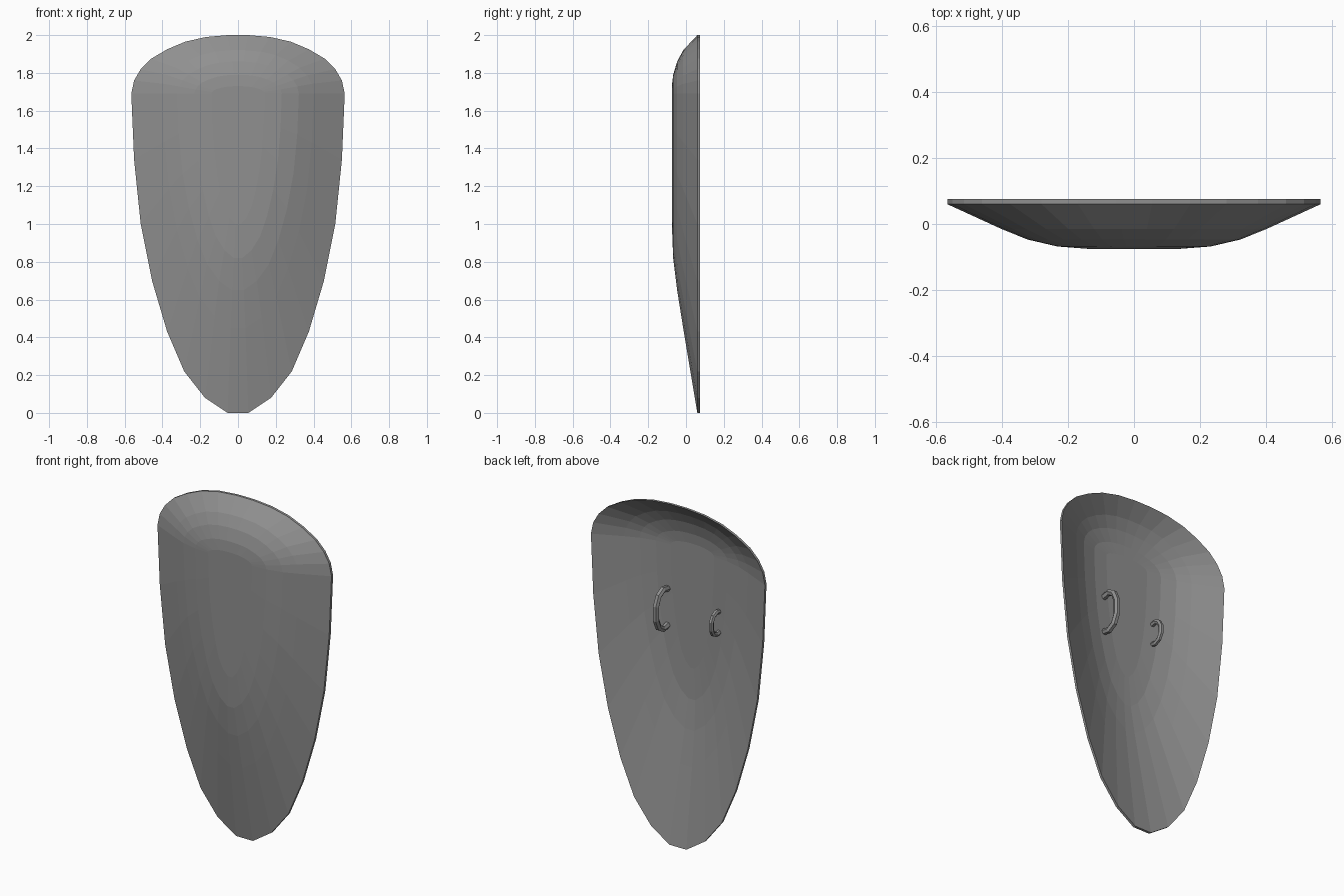
import bpy, bmesh

if "Cube" in bpy.data.objects:
    bpy.data.objects.remove(bpy.data.objects["Cube"])

steel = bpy.data.materials.new("steel grey")
steel.diffuse_color = (0.28, 0.28, 0.28, 1)
steel.use_nodes = True
steel.node_tree.nodes["Principled BSDF"].inputs["Base Color"].default_value = steel.diffuse_color

# Right half of the shield outline (x, z), bottom to top, then mirrored
half = [(0.055, 0), (0.175, 0.08), (0.285, 0.22), (0.375, 0.43), (0.455, 0.70),
        (0.515, 1.0), (0.55, 1.34), (0.565, 1.69), (0.55, 1.76), (0.515, 1.82),
        (0.46, 1.875), (0.375, 1.925), (0.28, 1.965), (0.17, 1.99), (0.055, 2.0)]
outline = half + [(-x, z) for x, z in reversed(half)]

# Nested rings of the dome: width scale, bottom z, top z, depth y
rings = [(1, 0, 2.0, 0.06), (0.71, 0.45, 1.92, -0.015), (0.57, 0.65, 1.86, -0.047),
         (0.41, 0.82, 1.79, -0.068), (0.25, 1.0, 1.73, -0.075)]
MID = 1.69


def ring_points(scale, low, high, y):
    pts = []
    for x, z in outline:
        if z > MID:
            z = MID + (z - MID) * (high - MID) / (2 - MID)
        else:
            z = MID - (MID - z) * (MID - low) / MID
        pts.append((x * scale, y, z))
    return pts


def bridge(bm, a, b):
    n = len(a)
    for i in range(n):
        j = (i + 1) % n
        bm.faces.new((a[i], a[j], b[j], b[i]))


# Shield shell: front dome, matching hollow back, thin rim
bm = bmesh.new()
skins = []
for offset in (0, 0.015):
    skin = [[bm.verts.new(p) for p in ring_points(s, lo, hi, y + offset)]
            for s, lo, hi, y in rings]
    for a, b in zip(skin, skin[1:]):
        bridge(bm, a, b)
    bm.faces.new(skin[-1])
    skins.append(skin)
bridge(bm, skins[0][0], skins[1][0])
bmesh.ops.recalc_face_normals(bm, faces=bm.faces)
mesh = bpy.data.meshes.new("shield_shell")
bm.to_mesh(mesh)
bm.free()
mesh.materials.append(steel)
bpy.context.collection.objects.link(bpy.data.objects.new("shield_shell", mesh))


# Handles: C-shaped grips swept along a path
def handle(name, x, z, half_height, reach, radius):
    profile = [(0, 0.92), (0.45, 1.0), (0.8, 0.8), (1, 0.35)]
    profile += [(d, -h) for d, h in reversed(profile)]
    curve = bpy.data.curves.new(name, "CURVE")
    curve.dimensions = "3D"
    curve.bevel_depth = radius
    curve.bevel_resolution = 1
    curve.use_fill_caps = True
    spline = curve.splines.new("POLY")
    spline.points.add(len(profile) - 1)
    for p, (d, h) in zip(spline.points, profile):
        p.co = (x, -0.066 + d * reach, z + h * half_height, 1)
        p.radius = 1
    curve.materials.append(steel)
    obj = bpy.data.objects.new(name, curve)
    bpy.context.collection.objects.link(obj)
    bpy.ops.object.select_all(action="DESELECT")
    obj.select_set(True)
    bpy.context.view_layer.objects.active = obj
    bpy.ops.object.convert(target="MESH")
    bpy.ops.object.shade_flat()


handle("arm_grip", 0.16, 1.32, 0.115, 0.115, 0.018)
handle("hand_grip", -0.175, 1.32, 0.065, 0.08, 0.014)
